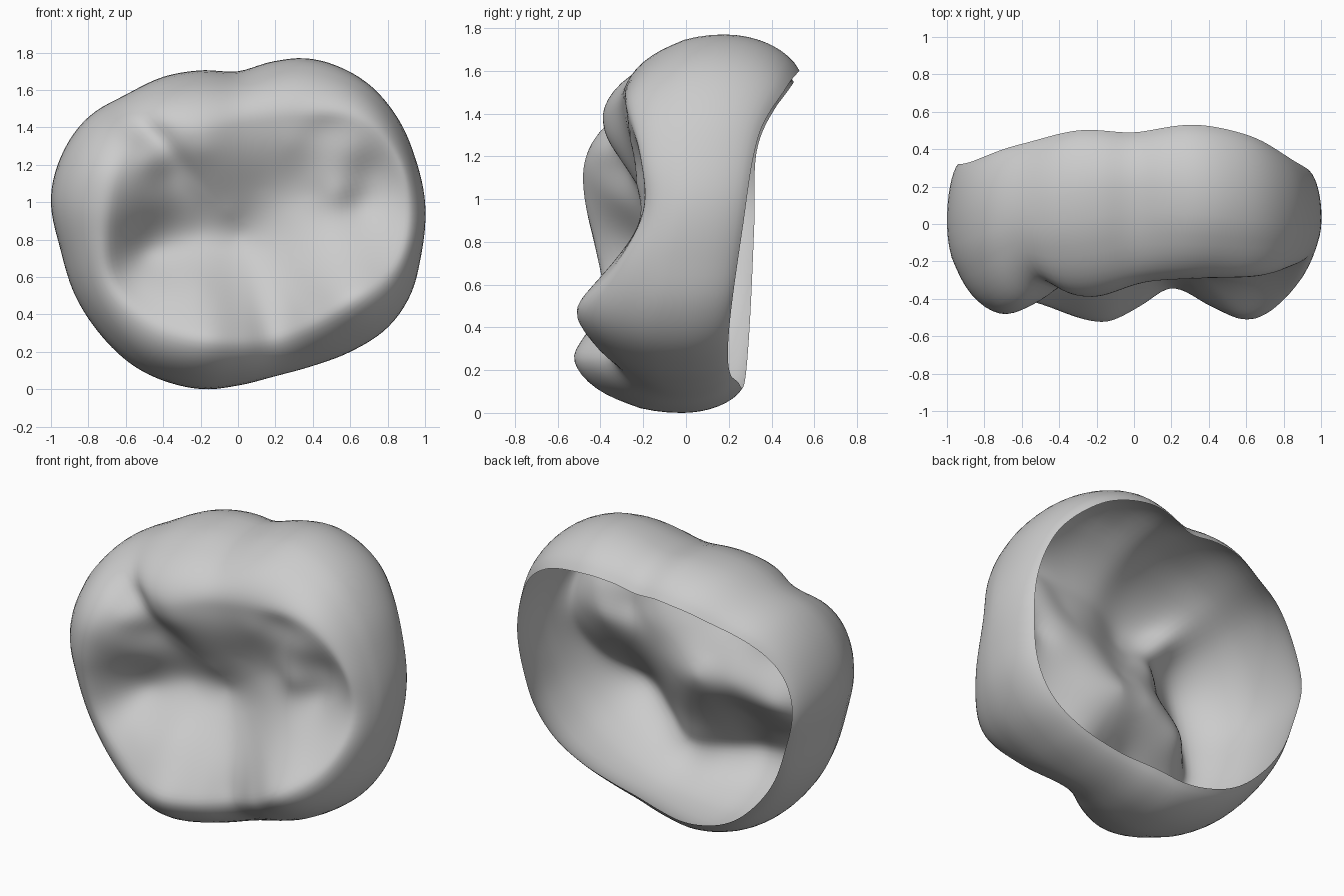
import bpy, bmesh, math

if "Cube" in bpy.data.objects:
    bpy.data.objects.remove(bpy.data.objects["Cube"])

CZ = 0.9          # height of the polar centre
N = 144           # columns around the crown

# Widest outline of the crown seen from the front (x, z)
OUTLINE = [(1, 1.0), (.95, 1.23), (.86, 1.44), (.7, 1.63), (.5, 1.74), (.35, 1.77), (.2, 1.755),
           (0, 1.70), (-.2, 1.705), (-.4, 1.67), (-.6, 1.575), (-.8, 1.455), (-.93, 1.28), (-1, 1.03),
           (-.95, .75), (-.87, .5), (-.75, .31), (-.55, .12), (-.35, .03), (-.17, 0), (0, .02),
           (.2, .07), (.4, .125), (.6, .2), (.8, .33), (.92, .5), (.98, .72)]
# Depth of the widest line, and depth and scale of the open back edge, by angle
WAIST = [(0, .03), (45, .12), (90, .2), (135, .1), (180, 0), (270, -.02), (315, 0)]
BACK = [(0, .27, .94), (25, .34, .93), (45, .47, .87), (65, .53, .81), (90, .49, .81), (115, .5, .82),
        (140, .42, .87), (160, .33, .93), (180, .32, .94), (225, .29, .9), (270, .25, .87),
        (290, .21, .9), (325, .2, .94)]
# Cusp crest (x, z, y)
CREST = [(.9, .94, -.2), (.86, 1.2, -.22), (.65, 1.44, -.285), (.32, 1.48, -.295), (.05, 1.45, -.315),
         (-.2, 1.4, -.39), (-.36, 1.39, -.37), (-.48, 1.38, -.295), (-.58, 1.29, -.42),
         (-.66, 1.16, -.485), (-.7, .97, -.48), (-.71, .8, -.44), (-.67, .57, -.395), (-.5, .39, -.43),
         (-.17, .27, -.535), (.03, .26, -.45), (.2, .28, -.345), (.42, .37, -.455), (.63, .5, -.52),
         (.84, .68, -.34)]
# Grooves, ridges and pits of the chewing face (x, z, y)
FACE = [(0, .82, -.1), (-.25, .82, -.13), (-.5, .73, -.19), (-.62, .69, -.32), (-.36, 1.16, -.28),
        (-.48, 1.22, -.40), (-.57, 1.06, -.43), (-.44, 1.0, -.31), (-.26, .98, -.19), (-.1, 1.12, -.26),
        (-.05, .95, -.16), (-.2, 1.28, -.37), (.05, 1.28, -.29), (.13, 1.1, -.19), (.3, 1.32, -.27),
        (.28, 1.1, -.18), (.3, .92, -.17), (.42, 1.05, -.19), (.4, 1.2, -.22), (.48, 1.4, -.255),
        (.6, 1.28, -.27), (.53, 1.06, -.245), (.66, .99, -.155), (.71, 1.18, -.18), (.52, .8, -.265),
        (.78, .95, -.2), (-.2, .55, -.33), (.15, .55, -.235), (.4, .55, -.36), (-.45, .55, -.33)]


def polar(x, z):
    return math.degrees(math.atan2(z - CZ, x)) % 360, math.hypot(x, z - CZ)


def ring(samples):
    """Smooth periodic curve through (angle, value) pairs."""
    s = sorted(samples)
    n = len(s)
    s = [(a - 360, v) for a, v in s] + s + [(a + 360, v) for a, v in s]
    s = s[n - 3:2 * n + 3]

    def f(t):
        i = max(k for k in range(1, len(s) - 2) if s[k][0] <= t)
        (a0, v0), (a1, v1), (a2, v2), (a3, v3) = s[i - 1:i + 3]
        h = a2 - a1
        m1, m2 = (v2 - v0) / (a2 - a0) * h, (v3 - v1) / (a3 - a1) * h
        u = (t - a1) / h
        return ((2*u**3 - 3*u*u + 1) * v1 + (u**3 - 2*u*u + u) * m1
                + (3*u*u - 2*u**3) * v2 + (u**3 - u*u) * m2)
    return f


def thin_plate(pts):
    """Smooth height surface through (x, z, y) points."""
    def phi(dx, dz):
        d = dx * dx + dz * dz
        return d * math.log(d) if d > 1e-12 else 0.0
    n = len(pts)
    rows = [[phi(p[0] - q[0], p[1] - q[1]) + (2e-3 if p is q else 0) for q in pts]
            + [1, p[0], p[1], p[2]] for p in pts]
    rows += [[1] * n + [0] * 4, [p[0] for p in pts] + [0] * 4, [p[1] for p in pts] + [0] * 4]
    m = n + 3
    for c in range(m):
        k = max(range(c, m), key=lambda r: abs(rows[r][c]))
        rows[c], rows[k] = rows[k], rows[c]
        for r in range(c + 1, m):
            f = rows[r][c] / rows[c][c]
            if f:
                rows[r] = [a - f * b for a, b in zip(rows[r], rows[c])]
    w = [0.0] * m
    for c in reversed(range(m)):
        w[c] = (rows[c][m] - sum(rows[c][k] * w[k] for k in range(c + 1, m))) / rows[c][c]
    return lambda x, z: (sum(w[i] * phi(x - p[0], z - p[1]) for i, p in enumerate(pts))
                         + w[n] + w[n + 1] * x + w[n + 2] * z)


out_r = ring([polar(x, z) for x, z in OUTLINE])
waist_y = ring(WAIST)
back_y = ring([(a, y) for a, y, s in BACK])
back_s = ring([(a, s) for a, y, s in BACK])
crest_r = ring([polar(x, z) for x, z, y in CREST])
crest_y = ring([(polar(x, z)[0], y) for x, z, y in CREST])


def place(r, t):
    a = math.radians(t)
    return r * math.cos(a), CZ + r * math.sin(a)


crest_pts = [(*place(crest_r(t), t), crest_y(t)) for t in range(0, 360, 10)]
face_y = thin_plate(FACE + crest_pts)

# Each column runs from the back edge, over the waist and crest, to the centre
WALL, SHOULDER, INNER = 8, 12, 26
bm = bmesh.new()
columns = []
for j in range(N):
    t = 360 * j / N
    ro, yo, rc, yc = out_r(t), waist_y(t), crest_r(t), crest_y(t)
    rb, yb = ro * back_s(t), back_y(t)
    prof = []
    for i in range(WALL):
        a = math.pi / 2 * (1 - i / WALL) * 0.8
        k, q = (1 - math.cos(a)) / (1 - math.cos(.4 * math.pi)), math.sin(a) / math.sin(.4 * math.pi)
        prof.append((ro + (rb - ro) * k, yo + (yb - yo) * q))
    for i in range(SHOULDER):
        a = math.pi / 2 * i / SHOULDER
        prof.append((rc + (ro - rc) * math.cos(a) ** 1.1, yo + (yc - yo) * math.sin(a)))
    gap = yc - face_y(*place(rc, t))
    for i in range(INNER):
        s = 1 - i / INNER
        prof.append((rc * s, face_y(*place(rc * s, t)) + gap * s ** 4))
    col = []
    for r, y in prof:
        x, z = place(r, t)
        col.append(bm.verts.new((x, y, z)))
    columns.append(col)
centre = bm.verts.new((0, face_y(0, CZ), CZ))
for j in range(N):
    a, b = columns[j], columns[(j + 1) % N]
    for i in range(len(a) - 1):
        bm.faces.new((a[i], a[i + 1], b[i + 1], b[i]))
    bm.faces.new((a[-1], centre, b[-1]))

# Soften the crest, then make sure faces point outward
soft = [v for c in columns for v in c[WALL + 4:-8]]
for _ in range(5):
    bmesh.ops.smooth_vert(bm, verts=soft, factor=0.5, use_axis_x=True, use_axis_y=True, use_axis_z=True)
bm.normal_update()
if centre.normal.y > 0:
    bmesh.ops.reverse_faces(bm, faces=bm.faces[:])

mesh = bpy.data.meshes.new("tooth_crown")
bm.to_mesh(mesh)
bm.free()
mesh.shade_smooth()
crown = bpy.data.objects.new("tooth_crown", mesh)
bpy.context.collection.objects.link(crown)
